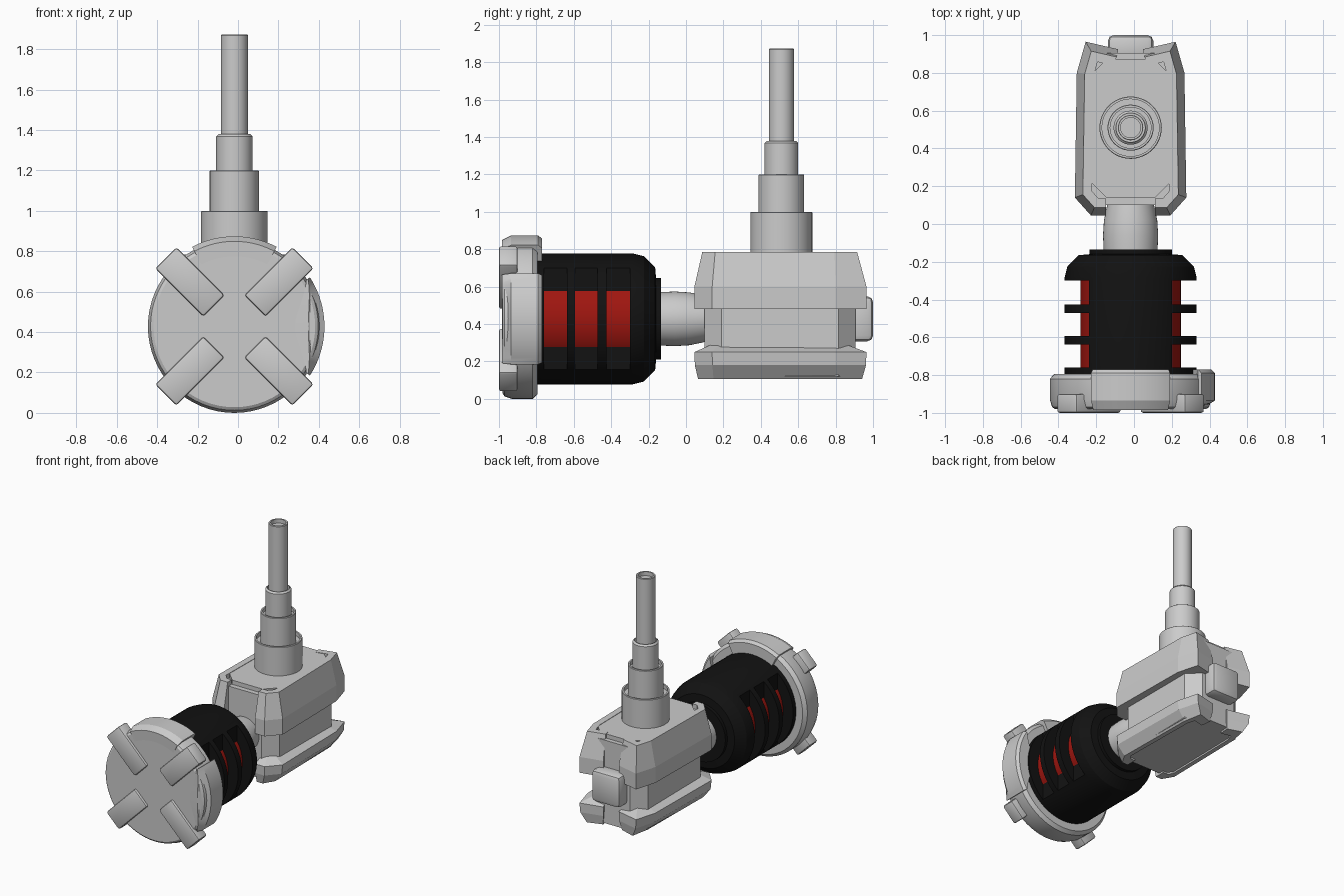
import bpy, bmesh, math
from mathutils import Vector, Matrix

if "Cube" in bpy.data.objects:
    bpy.data.objects.remove(bpy.data.objects["Cube"])

CX, CZ = -0.018, 0.428      # axis of the round body


def material(name, rgb):
    m = bpy.data.materials.new(name)
    m.diffuse_color = (*rgb, 1)
    m.use_nodes = True
    m.node_tree.nodes["Principled BSDF"].inputs["Base Color"].default_value = m.diffuse_color
    return m


BLACK = material("black", (0.006, 0.006, 0.006))
RED = material("red", (0.35, 0.008, 0.005))


def finish(name, bm, mat=None, angle=None):
    bmesh.ops.recalc_face_normals(bm, faces=bm.faces)
    me = bpy.data.meshes.new(name)
    bm.to_mesh(me)
    bm.free()
    ob = bpy.data.objects.new(name, me)
    bpy.context.collection.objects.link(ob)
    if mat:
        me.materials.append(mat)
    if angle:
        smooth(ob, angle)
    return ob


def smooth(ob, angle):
    bpy.ops.object.select_all(action='DESELECT')
    ob.select_set(True)
    bpy.context.view_layer.objects.active = ob
    bpy.ops.object.shade_smooth_by_angle(angle=math.radians(angle))


def loft(name, rings, mat=None, angle=None):
    """Skin a row of closed rings and cap both ends."""
    bm = bmesh.new()
    vs = [[bm.verts.new(p) for p in r] for r in rings]
    n = len(vs[0])
    for a, b in zip(vs, vs[1:]):
        for i in range(n):
            j = (i + 1) % n
            bm.faces.new((a[i], a[j], b[j], b[i]))
    bm.faces.new(vs[0])
    bm.faces.new(vs[-1])
    return finish(name, bm, mat, angle)


def lathe_y(name, profile, mat=None, n=64):
    turn = [2 * math.pi * i / n for i in range(n)]
    return loft(name, [[(CX + r * math.cos(a), y, CZ + r * math.sin(a)) for a in turn]
                       for r, y in profile], mat, 25)


def lathe_z(name, profile, y, n=48):
    turn = [2 * math.pi * i / n for i in range(n)]
    return loft(name, [[(CX + r * math.cos(a), y + r * math.sin(a), z) for a in turn]
                       for r, z in profile], None, 25)


def box(name, size, matrix, bevel=0.0):
    bm = bmesh.new()
    bmesh.ops.create_cube(bm, size=1)
    bmesh.ops.scale(bm, vec=size, verts=bm.verts)
    if bevel:
        bmesh.ops.bevel(bm, geom=bm.edges[:], offset=bevel, segments=2,
                        profile=0.5, affect='EDGES')
    bmesh.ops.transform(bm, matrix=matrix, verts=bm.verts)
    return finish(name, bm, None, 25 if bevel else None)


# Front disc
lathe_y("front_disc", [(.40, -.98), (.415, -.97), (.428, -.93), (.428, -.82), (.405, -.795)])

# Four diagonal bars on the disc
for k in range(4):
    place = (Matrix.Translation((CX, -.95, CZ)) @ Matrix.Rotation(math.radians(45 + 90 * k), 4, 'Y')
             @ Matrix.Translation((.312, 0, 0)))
    box(f"disc_bar_{k + 1}", (.336, .10, .148), place, .012)


# Curved rim pads: full block on top, lens shape on the right
def rim_pad(name, middle, half, pinch):
    rings = []
    for i in range(25):
        t = i / 12 - 1
        a = math.radians(middle + half * t)
        r0 = .425 - .125 * math.cos(math.pi * t / 2) if pinch else .347
        top = .446
        mid = r0 + (top - r0) * (.45 if pinch else .75)
        section = [(r0, -.982), (mid, -.985), (top, -.935), (top, -.79), (top - .018, -.77), (r0, -.77)]
        rings.append([(CX + r * math.cos(a), y, CZ + r * math.sin(a)) for r, y in section])
    loft(name, rings, None, 25)


rim_pad("top_rim_pad", 90, 28, False)
rim_pad("right_rim_pad", 0, 33, True)

# Black barrel with three slots on either side
barrel = lathe_y("barrel", [(.35, -.81), (.35, -.285), (.335, -.225), (.275, -.165),
                            (.218, -.16), (.218, -.135)], BLACK)
bm = bmesh.new()
for y0, y1 in ((-.76, -.637), (-.594, -.472), (-.425, -.30)):
    for s in (-1, 1):
        m = (Matrix.Translation((CX + s * .42, (y0 + y1) / 2, CZ))
             @ Matrix.Diagonal((.4, y1 - y0, 1, 1)))
        bmesh.ops.create_cube(bm, size=1, matrix=m)
cutter = finish("slot_cutter", bm, BLACK)
cutter.hide_render = True
mod = barrel.modifiers.new("slots", 'BOOLEAN')
mod.operation, mod.solver, mod.object = 'DIFFERENCE', 'EXACT', cutter
bpy.ops.object.select_all(action='DESELECT')
barrel.select_set(True)
bpy.context.view_layer.objects.active = barrel
bpy.ops.object.modifier_apply(modifier="slots")
bpy.data.objects.remove(cutter)
smooth(barrel, 25)

# Red core showing through the slots
lathe_y("red_core", [(.266, -.77), (.266, -.29)], RED)

# Neck between barrel and housing
lathe_y("neck", [(.142, -.15), (.146, -.06), (.141, .02), (.122, .11)])


# Housing core, platform and rear knob
def prism(name, hx, y0, y1, c, z0, z1):
    plan = [(-hx + c, y0), (hx - c, y0), (hx, y0 + c), (hx, y1 - c),
            (hx - c, y1), (-hx + c, y1), (-hx, y1 - c), (-hx, y0 + c)]
    loft(name, [[(CX + x, y, z) for x, y in plan] for z in (z0, z1)])


prism("housing_core", .235, .10, .905, .09, .12, .75)
prism("housing_platform", .212, .138, .872, .085, .70, .782)
box("rear_knob", (.24, .14, .24), Matrix.Translation((CX, .93, CZ)), .03)


# Armour plates following the housing outline
OUTLINE = [Vector(p) for p in ((.13, .045), (.21, .045), (.295, .14), (.285, .80), (.238, .965), (.065, .925))]


def armour(name, side, section, y_scale):
    normals = []
    for a, b in zip(OUTLINE, OUTLINE[1:]):
        d = (b - a).normalized()
        normals.append(Vector((-d.y, d.x)))
    rings = []
    for i, p in enumerate(OUTLINE):
        n1, n2 = normals[max(i - 1, 0)], normals[min(i, len(normals) - 1)]
        inward = (n1 + n2) / (1 + n1.dot(n2))
        rings.append([(CX + side * (p.x + inward.x * o), p.y + inward.y * o * (y_scale if o < .08 else 1), z)
                      for o, z in section])
    loft(name, rings)


for side, label in ((-1, "left"), (1, "right")):
    armour(f"upper_armour_{label}", side,
           [(.09, .48), (0, .48), (0, .60), (.042, .785), (.09, .785)], 1)
    armour(f"lower_armour_{label}", side,
           [(.09, .29), (0, .25), (.008, .18), (.065, .107), (.10, .107)], .3)

# Telescopic mast, each stage with a sunken rim
for k, (r, z0, z1) in enumerate(((.165, .74, 1.0), (.122, .96, 1.2), (.09, 1.16, 1.38), (.067, 1.34, 1.872))):
    b = .012 if k == 2 else .003
    lathe_z(f"mast_stage_{k + 1}", [(r, z0), (r, z1 - b), (r - b, z1), (r - .014, z1), (r - .014, z1 - .03)], .51)
